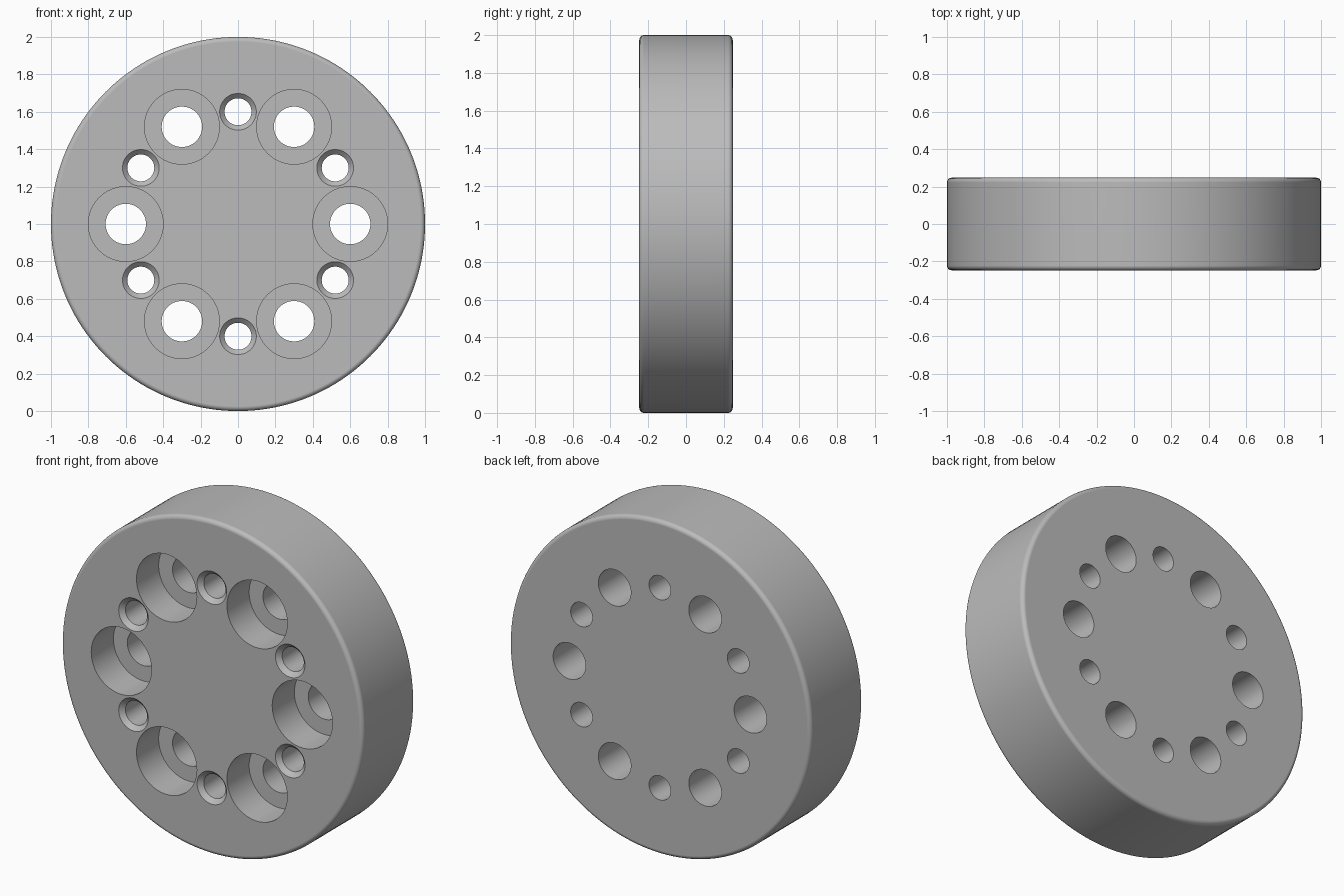
import bpy, bmesh
from math import cos, sin, pi, radians

cube = bpy.data.objects.get("Cube")
if cube:
    bpy.data.objects.remove(cube, do_unlink=True)

HALF = 0.2475      # half thickness of the disc
FILLET = 0.025     # rounding of the outer rim
PITCH = 0.6        # radius of the bolt circle

metal = bpy.data.materials.new("grey metal")
metal.use_nodes = True
metal.diffuse_color = (0.5, 0.5, 0.5, 1)
metal.node_tree.nodes["Principled BSDF"].inputs["Base Color"].default_value = (0.5, 0.5, 0.5, 1)


def lathe(bm, profile, cx, cz, sides):
    """Closed solid turned around the y axis from (radius, y) points."""
    rings = []
    for r, y in profile:
        rings.append([bm.verts.new((cx + r * cos(2 * pi * i / sides), y,
                                    cz + r * sin(2 * pi * i / sides)))
                      for i in range(sides)])
    for a, b in zip(rings, rings[1:]):
        for i in range(sides):
            j = (i + 1) % sides
            bm.faces.new((a[i], a[j], b[j], b[i]))
    bm.faces.new(rings[0])
    bm.faces.new(rings[-1])


def finish(bm, name):
    bmesh.ops.recalc_face_normals(bm, faces=bm.faces)
    mesh = bpy.data.meshes.new(name)
    bm.to_mesh(mesh)
    bm.free()
    mesh.materials.append(metal)
    obj = bpy.data.objects.new(name, mesh)
    bpy.context.collection.objects.link(obj)
    return obj


# Disc with rounded rims, front to back
arc = [(1 - FILLET + FILLET * sin(k * pi / 10), HALF - FILLET + FILLET * cos(k * pi / 10))
       for k in range(6)]
bm = bmesh.new()
lathe(bm, [(r, -y) for r, y in arc] + arc[::-1], 0, 1, 160)
disc = finish(bm, "drilled_disc")

# Hole shapes: counterbored bolt holes and chamfered small holes
OVER = 0.05
floor = -HALF + 0.21
counterbore = [(0.2, -HALF - OVER), (0.2, floor), (0.108, floor), (0.108, HALF + OVER)]
chamfered = [(0.098 + OVER, -HALF - OVER), (0.072, -HALF + 0.026), (0.072, HALF + OVER)]

# Alternate the two kinds around the bolt circle
bm = bmesh.new()
for k in range(12):
    a = k * pi / 6
    lathe(bm, chamfered if k % 2 else counterbore,
          PITCH * cos(a), 1 + PITCH * sin(a), 64)
cutter = finish(bm, "hole_cutter")

# Drill the disc and drop the cutter
cut = disc.modifiers.new("holes", "BOOLEAN")
cut.object = cutter
cut.operation = "DIFFERENCE"
cut.solver = "EXACT"
bpy.context.view_layer.objects.active = disc
disc.select_set(True)
cutter.select_set(False)
bpy.ops.object.modifier_apply(modifier=cut.name)
bpy.data.objects.remove(cutter, do_unlink=True)

# Smooth walls with crisp hole edges and flat end faces
bpy.ops.object.shade_smooth_by_angle(angle=radians(30))
weighted = disc.modifiers.new("flat faces", "WEIGHTED_NORMAL")
weighted.keep_sharp = True
